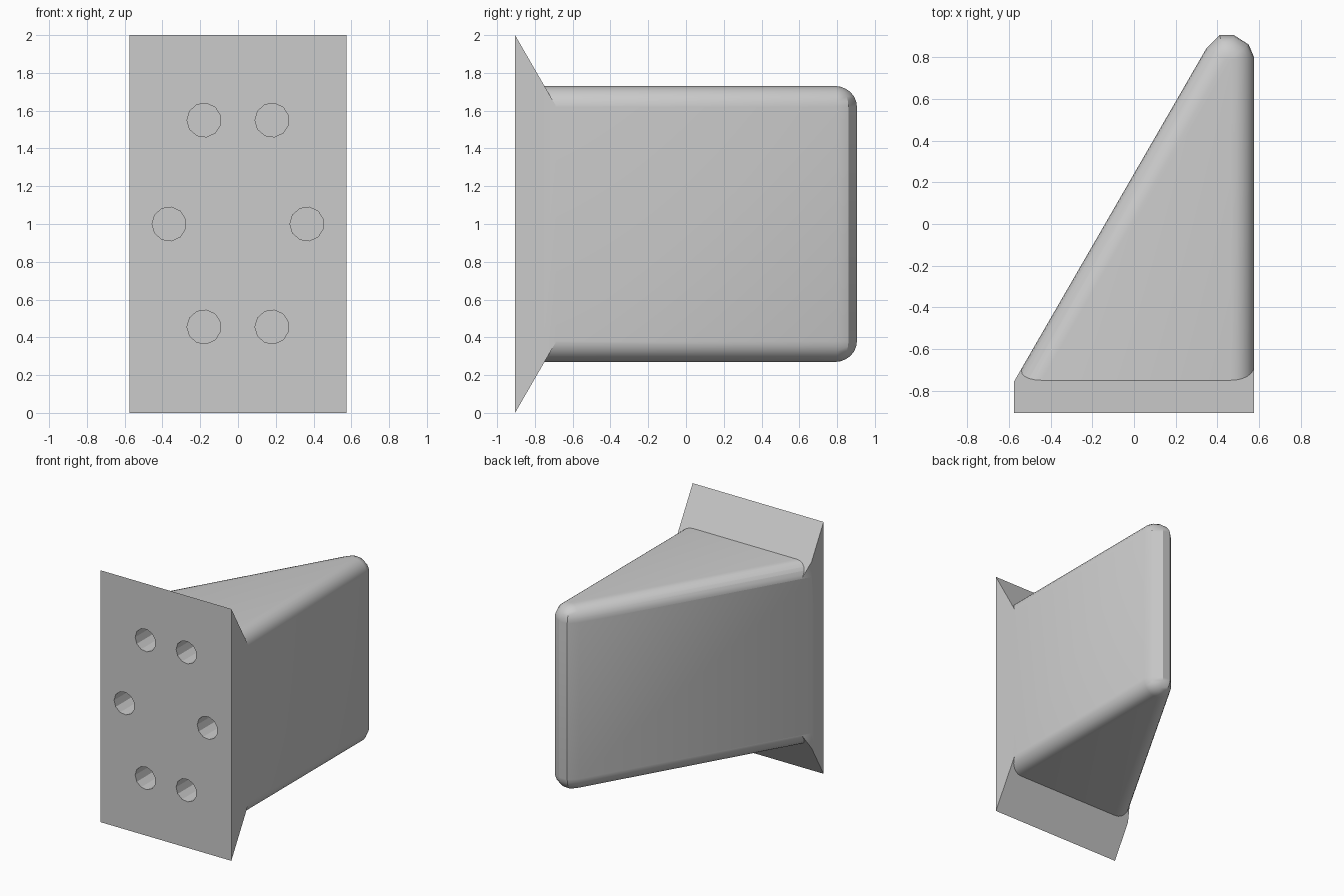
import bpy, bmesh, math
from mathutils import Vector

cube = bpy.data.objects.get("Cube")
if cube:
    bpy.data.objects.remove(cube)

grey = bpy.data.materials.new("plain_grey")
grey.use_nodes = True
colour = (0.6, 0.6, 0.6, 1)
grey.diffuse_color = colour
grey.node_tree.nodes["Principled BSDF"].inputs["Base Color"].default_value = colour


def loft(name, rings):
    """Closed solid skinned through rings of equal point count."""
    bm = bmesh.new()
    loops = [[bm.verts.new(p) for p in ring] for ring in rings]
    n = len(loops[0])
    for a, b in zip(loops, loops[1:]):
        for i in range(n):
            j = (i + 1) % n
            bm.faces.new((a[i], a[j], b[j], b[i]))
    bm.faces.new(loops[0])
    bm.faces.new(loops[-1])
    bmesh.ops.recalc_face_normals(bm, faces=bm.faces)
    mesh = bpy.data.meshes.new(name)
    bm.to_mesh(mesh)
    bm.free()
    mesh.materials.append(grey)
    obj = bpy.data.objects.new(name, mesh)
    bpy.context.collection.objects.link(obj)
    return obj


def boolean(target, tool, operation):
    mod = target.modifiers.new(operation.lower(), "BOOLEAN")
    mod.object, mod.operation, mod.solver = tool, operation, "EXACT"
    bpy.context.view_layer.objects.active = target
    bpy.ops.object.modifier_apply(modifier=mod.name)
    bpy.data.objects.remove(tool)


HALF, FRONT, STEP = 0.575, -0.905, -0.755
SLOPE = math.sqrt(3)

# Mounting flange: tapers in height, left side follows the slanted wall
rings = []
for y in (FRONT, STEP, -0.69):
    low = (y - FRONT) * SLOPE
    left = -HALF + max(0, y - STEP) / SLOPE
    rings.append([(left, y, low), (HALF, y, low), (HALF, y, 2 - low), (left, y, 2 - low)])
bracket = loft("wedge_bracket", rings)

# Wedge body: plan outline inset toward its rounded top and bottom
R, BOTTOM, TOP, SEGMENTS = 0.11, 0.27, 1.73, 6
TIP = [(0.575, 0.80), (0.55, 0.86), (0.48, 0.905), (0.41, 0.905), (0.347, 0.842)]
INNER = [0.465, 0.458, 0.451, 0.444, 0.437]


def outline(inset, z):
    t = inset / R
    pts = [(-HALF + inset * 2 / SLOPE, STEP, z), (HALF - inset, STEP, z)]
    for (x, y), x_in in zip(TIP, INNER):
        pts.append((x + (x_in - x) * t, y + (0.79 - y) * t, z))
    return pts


steps = [i / SEGMENTS * math.pi / 2 for i in range(SEGMENTS + 1)]
curve = [(R * (1 - math.cos(a)), R * (1 - math.sin(a))) for a in steps]
rings = [outline(d, BOTTOM + h) for d, h in reversed(curve)]
rings += [outline(d, TOP - h) for d, h in curve]
boolean(bracket, loft("wedge_body", rings), "UNION")

# Six blind bolt holes in the front face
for x, z in ((0.18, 1.55), (0.365, 1.0), (0.18, 0.455)):
    for side in (-1, 1):
        ring = [(math.pi + i * math.tau / 11) for i in range(11)]
        hole = [[(side * x + 0.09 * math.cos(a), y, z + 0.09 * math.sin(a)) for a in ring]
                for y in (-1.0, -0.6)]
        boolean(bracket, loft("bolt_hole", hole), "DIFFERENCE")

bpy.ops.object.select_all(action="DESELECT")
bracket.select_set(True)
bpy.context.view_layer.objects.active = bracket
bpy.ops.object.shade_smooth_by_angle(angle=math.radians(30))
